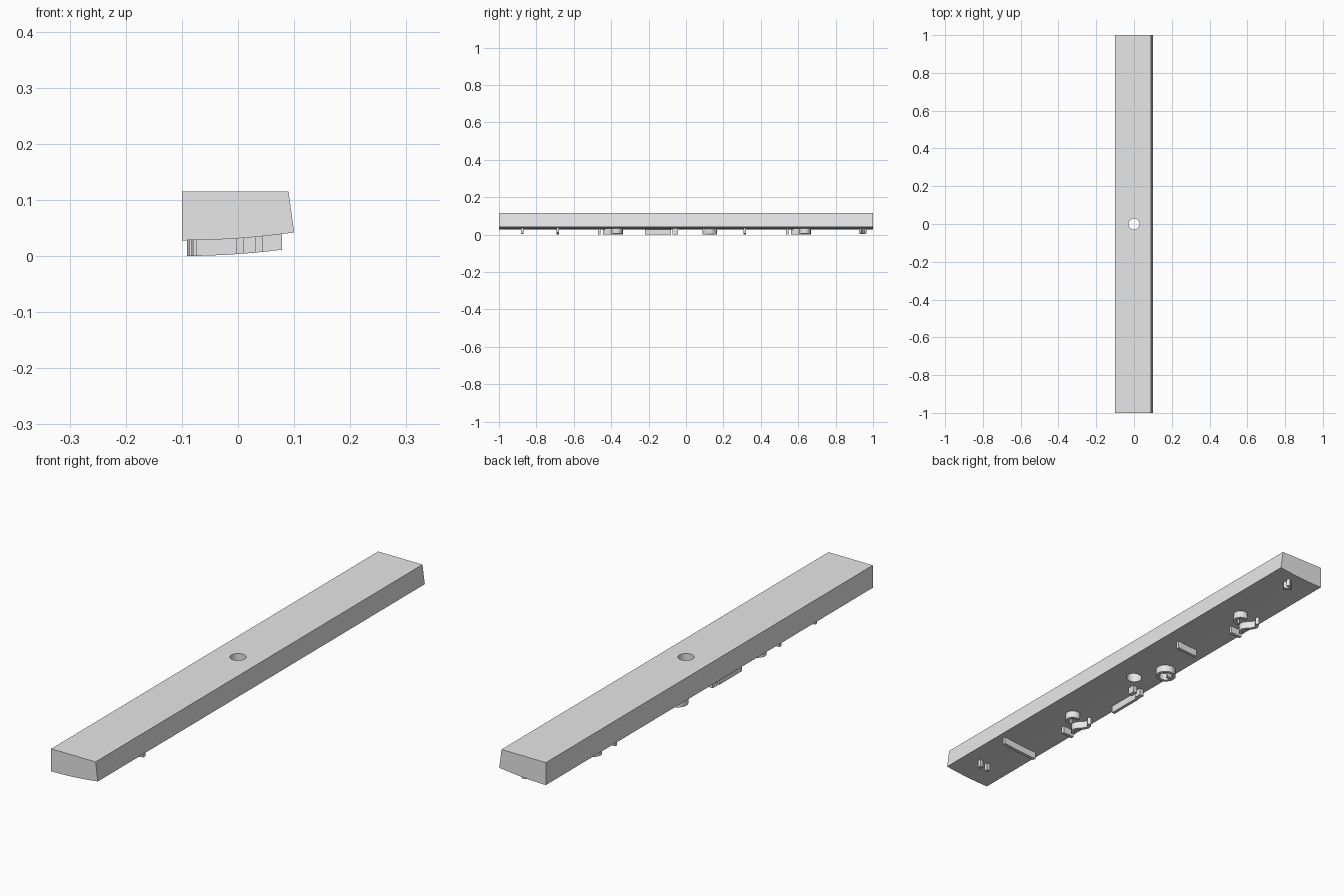
import bpy, bmesh, math

cube = bpy.data.objects.get("Cube")
if cube:
    bpy.data.objects.remove(cube, do_unlink=True)

grey = bpy.data.materials.new("plain grey")
grey.use_nodes = True
grey.diffuse_color = (0.8, 0.8, 0.8, 1)
grey.node_tree.nodes["Principled BSDF"].inputs["Base Color"].default_value = (0.8, 0.8, 0.8, 1)

DEPTH = 0.028


def underside(x):
    """Height of the gently curved underside."""
    return DEPTH + 0.014 * ((x + 0.1) / 0.2) ** 2


def finish(bm, name):
    bmesh.ops.recalc_face_normals(bm, faces=bm.faces)
    mesh = bpy.data.meshes.new(name)
    bm.to_mesh(mesh)
    bm.free()
    mesh.materials.append(grey)
    obj = bpy.data.objects.new(name, mesh)
    bpy.context.collection.objects.link(obj)
    return obj


def raised(name, path, width=0.013, closed=False):
    """Rib of even thickness along a path, following the underside."""
    bm = bmesh.new()
    n = len(path)
    rings = []
    for i, (x, y) in enumerate(path):
        a = path[(i - 1) % n] if closed else path[max(i - 1, 0)]
        b = path[(i + 1) % n] if closed else path[min(i + 1, n - 1)]
        dx, dy = b[0] - a[0], b[1] - a[1]
        k = width / 2 / math.hypot(dx, dy)
        ring = []
        for side, drop in ((1, 0), (-1, 0), (-1, 1), (1, 1)):
            px, py = x - dy * k * side, y + dx * k * side
            z = max(0, underside(px) - DEPTH) if drop else underside(px) + 0.006
            ring.append(bm.verts.new((px, py, z)))
        rings.append(ring)
    for i in range(n if closed else n - 1):
        r, s = rings[i], rings[(i + 1) % n]
        for j in range(4):
            k = (j + 1) % 4
            bm.faces.new((r[j], r[k], s[k], s[j]))
    if not closed:
        bm.faces.new(rings[0])
        bm.faces.new(rings[-1])
    return finish(bm, name)


def line(x0, y0, x1, y1, steps=8):
    return [(x0 + (x1 - x0) * i / steps, y0 + (y1 - y0) * i / steps)
            for i in range(steps + 1)]


def arc(cx, cy, radius, start, end, steps=20):
    angles = [math.radians(start + (end - start) * i / steps) for i in range(steps + 1)]
    return [(cx + radius * math.cos(a), cy + radius * math.sin(a)) for a in angles]


# Long bar: extruded profile with a slanted side and curved underside
bm = bmesh.new()
profile = [(-0.1, 0.115), (0.09, 0.115)]
profile += [(0.1 - i * 0.0125, underside(0.1 - i * 0.0125)) for i in range(17)]
face = bm.faces.new([bm.verts.new((x, -1, z)) for x, z in profile])
ends = bmesh.ops.extrude_face_region(bm, geom=[face])["geom"]
bmesh.ops.translate(bm, vec=(0, 2, 0),
                    verts=[v for v in ends if isinstance(v, bmesh.types.BMVert)])
bar = finish(bm, "long_bar")

# Round hole through the middle
bm = bmesh.new()
bmesh.ops.create_cone(bm, cap_ends=True, segments=48, radius1=0.029, radius2=0.029, depth=0.6)
cutter = finish(bm, "hole_cutter")
cutter.hide_render = True
cut = bar.modifiers.new("hole", "BOOLEAN")
cut.operation = "DIFFERENCE"
cut.solver = "EXACT"
cut.object = cutter
bpy.context.view_layer.objects.active = bar
bpy.ops.object.modifier_apply(modifier=cut.name)
bpy.data.objects.remove(cutter, do_unlink=True)
bpy.context.view_layer.objects.active = bar
bar.select_set(True)
bpy.ops.object.shade_smooth_by_angle()

# Straight ribs across and along the underside
raised("long_cross_rib", line(-0.075, -0.687, 0.078, -0.685))
raised("short_cross_rib", line(-0.045, 0.315, 0.045, 0.315))
raised("lengthwise_rib", line(-0.08, -0.22, -0.08, -0.08))

# Small pegs
for i, x in enumerate((0.003, 0.037)):
    raised(f"end_peg_{i + 1}", line(x - 0.007, -0.875, x + 0.007, -0.875, 2), 0.015)
for i, x in enumerate((-0.075, -0.042)):
    raised(f"middle_peg_{i + 1}", line(x - 0.009, -0.058, x + 0.009, -0.058, 2), 0.03)

# Ring with a short inner rib
raised("ring_rib", arc(-0.053, 0.127, 0.032, 0, 342), 0.012, closed=True)
raised("ring_inner_rib", line(-0.08, 0.127, -0.058, 0.127, 4), 0.011)

# Two matching groups of curved ribs
for label, y in (("front", -0.405), ("back", 0.6)):
    raised(f"{label}_curved_rib", arc(-0.005, y + 0.035, 0.023, -110, 110))
    raised(f"{label}_wavy_rib",
           [(-0.062 + 0.014 * math.sin(i * math.pi / 6), y - 0.035 + 0.0082 * i)
            for i in range(13)])
    raised(f"{label}_stub_rib", line(-0.03, y - 0.058, -0.08, y - 0.058, 4))

# Wedge-shaped peg near the back end
raised("wedge_peg", [(0.03, 0.93), (0.008, 0.945), (0.03, 0.96)], 0.013)
